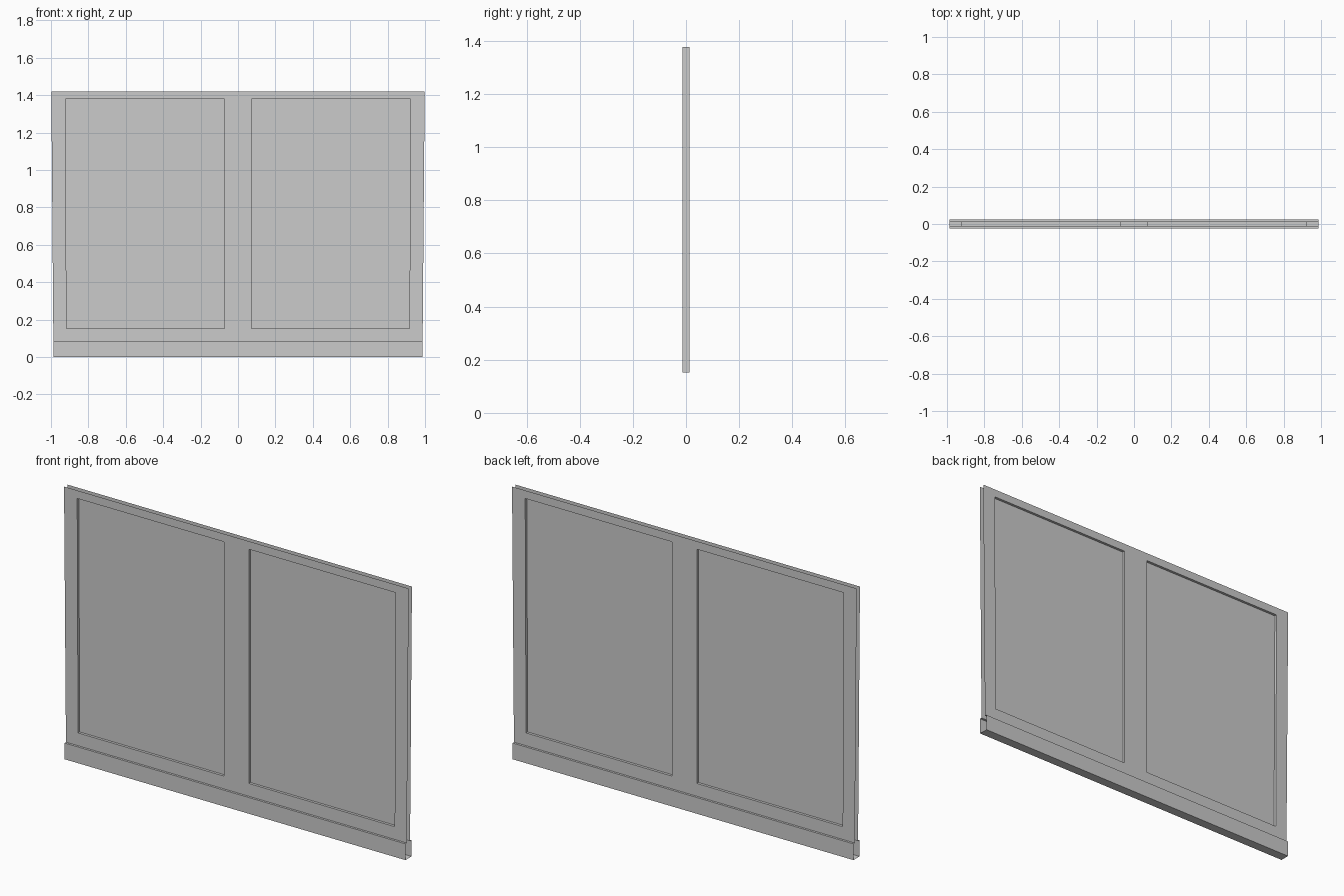
import bpy

if "Cube" in bpy.data.objects:
    bpy.data.objects.remove(bpy.data.objects["Cube"])

FRAME_Y = 0.0135   # half thickness of the frame
BASE_Y = 0.025     # half thickness of the base rail
BASE_X = 0.987
BASE_Z = 0.085
TOP_X, TOP_Z = 0.998, 1.42
SILL_Z, HEAD_Z = 0.152, 1.378
POST_X = 0.073


def make(name, verts, faces):
    mesh = bpy.data.meshes.new(name)
    mesh.from_pydata(verts, [], faces)
    obj = bpy.data.objects.new(name, mesh)
    bpy.context.collection.objects.link(obj)
    return obj


def opening(side):
    """Corners of one window opening (x, z), slightly wider at the top."""
    return [(side * POST_X, SILL_Z), (side * 0.917, SILL_Z),
            (side * 0.922, HEAD_Z), (side * POST_X, HEAD_Z)]


# Frame skins, front and back, each with two openings
outer = [(-BASE_X, BASE_Z), (BASE_X, BASE_Z), (TOP_X, TOP_Z), (-TOP_X, TOP_Z)]
outline = outer + opening(-1) + opening(1)
skin_faces = [(0, 1, 9, 8, 4, 5), (3, 6, 7, 11, 10, 2),
              (0, 5, 6, 3), (1, 2, 10, 9), (4, 8, 11, 7)]
for name, s in (("front", -1), ("back", 1)):
    faces = skin_faces if s < 0 else [f[::-1] for f in skin_faces]
    make(name + "_frame_skin", [(x, s * FRAME_Y, z) for x, z in outline], faces)

# Reveals lining each opening, and a pane in the middle of it
for name, side in (("left", -1), ("right", 1)):
    loop = opening(side)
    verts = [(x, y, z) for y in (-FRAME_Y, FRAME_Y) for x, z in loop]
    faces = [(i, (i + 1) % 4, (i + 1) % 4 + 4, i + 4) for i in range(4)]
    if side > 0:
        faces = [f[::-1] for f in faces]
    make(name + "_reveal", verts, faces)
    make(name + "_pane", [(x, 0, z) for x, z in loop],
         [(0, 1, 2, 3) if side > 0 else (3, 2, 1, 0)])

# Base rail: channel profile with open ends and narrow top ledges
profile = [(-FRAME_Y, BASE_Z), (-BASE_Y, BASE_Z), (-BASE_Y, 0),
           (BASE_Y, 0), (BASE_Y, BASE_Z), (FRAME_Y, BASE_Z)]
n = len(profile)
make("base_rail",
     [(x, y, z) for x in (-BASE_X, BASE_X) for y, z in profile],
     [(i, i + 1, i + 1 + n, i + n) for i in range(n - 1)])
